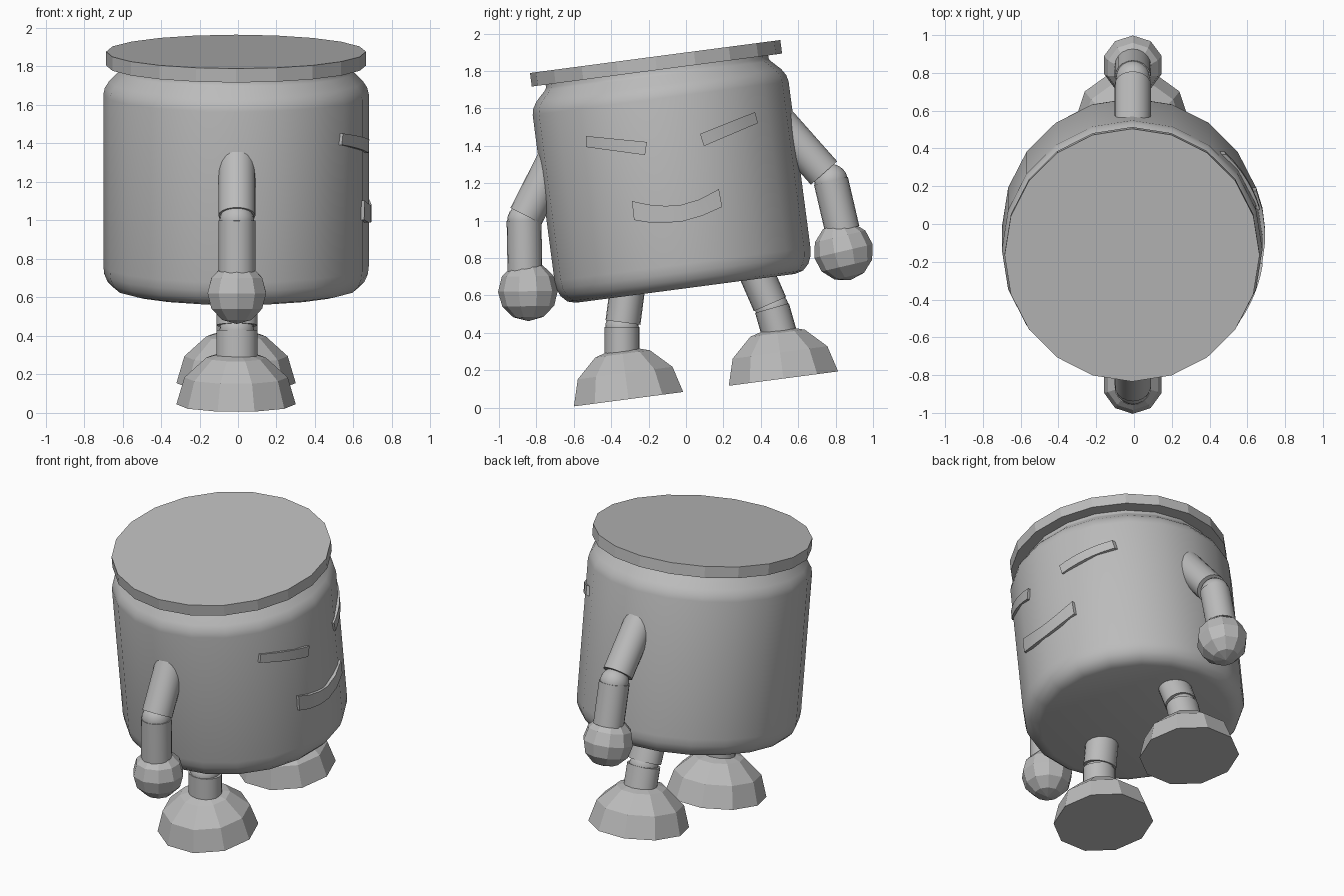
import bpy, bmesh, math
from mathutils import Matrix, Vector

if "Cube" in bpy.data.objects:
    bpy.data.objects.remove(bpy.data.objects["Cube"])

TILT = math.radians(7.5)
CX = -0.01                      # middle plane of the figure
TOP = Vector((CX, -0.165, 1.877))  # centre of the lid top
LEAN = Matrix.Rotation(TILT, 4, 'X')

grey = bpy.data.materials.new("grey")
grey.diffuse_color = (0.5, 0.5, 0.5, 1)
grey.use_nodes = True
grey.node_tree.nodes["Principled BSDF"].inputs["Base Color"].default_value = grey.diffuse_color


def finish(name, bm, matrix=Matrix(), smooth=None):
    bmesh.ops.recalc_face_normals(bm, faces=bm.faces)
    mesh = bpy.data.meshes.new(name)
    bm.to_mesh(mesh)
    bm.free()
    mesh.transform(matrix)
    mesh.materials.append(grey)
    ob = bpy.data.objects.new(name, mesh)
    bpy.context.collection.objects.link(ob)
    if smooth:
        bpy.ops.object.select_all(action='DESELECT')
        ob.select_set(True)
        bpy.context.view_layer.objects.active = ob
        bpy.ops.object.shade_smooth_by_angle(angle=math.radians(smooth))
    return ob


def lathe(name, profile, sides, matrix, smooth=None):
    """Closed solid of revolution from (radius, height) points."""
    bm = bmesh.new()
    rings = [[bm.verts.new((r * math.cos(k * math.tau / sides),
                            r * math.sin(k * math.tau / sides), h))
              for k in range(sides)] for r, h in profile]
    for a, b in zip(rings, rings[1:]):
        for k in range(sides):
            n = (k + 1) % sides
            bm.faces.new((a[k], a[n], b[n], b[k]))
    bm.faces.new(rings[0])
    bm.faces.new(rings[-1])
    return finish(name, bm, matrix, smooth)


def along(a, b):
    """Frame at a with z towards b and x kept sideways."""
    z = (b - a).normalized()
    x = Vector((1, 0, 0))
    y = z.cross(x)
    return Matrix.Translation(a) @ Matrix((x, y, z)).transposed().to_4x4()


def point(yz):
    return Vector((CX + 0.004, yz[0], yz[1]))


def tube(name, a, b, rx, ry):
    a, b = point(a), point(b)
    m = along(a, b) @ Matrix.Diagonal((rx, ry, 1, 1))
    lathe(name, [(1, 0), (1, (b - a).length)], 20, m, 40)


def ball(name, centre, radius, segments, rings, frame=Matrix(), smooth=None):
    bm = bmesh.new()
    bmesh.ops.create_uvsphere(bm, u_segments=segments, v_segments=rings, radius=radius)
    finish(name, bm, Matrix.Translation(point(centre)) @ frame, smooth)


# Jar body and lid share the leaning axis
jar = Matrix.Translation(TOP) @ LEAN
lathe("jar_body", [(0.59, -1.25), (0.635, -1.238), (0.668, -1.205), (0.685, -1.165),
                   (0.69, -1.12), (0.69, -0.225), (0.682, -0.19), (0.66, -0.155),
                   (0.61, -0.105), (0.60, -0.09), (0.60, -0.05)], 20, jar, 40)
lathe("jar_lid", [(0.675, -0.073), (0.675, 0)], 20, jar)

# Arms: shoulder, elbow end, forearm top, wrist, hand centre as (y, z)
arms = {"front": ((-0.634, 1.46), (-0.855, 1.025), (-0.866, 1.0), (-0.861, 0.72), (-0.845, 0.622)),
        "back": ((0.44, 1.59), (0.738, 1.254), (0.775, 1.212), (0.836, 0.95), (0.842, 0.837))}
for side, (shoulder, elbow, fore, wrist, hand) in arms.items():
    tube(side + "_upper_arm", shoulder, elbow, 0.096, 0.094)
    tube(side + "_forearm", fore, wrist, 0.096, 0.093)
    ball(side + "_elbow", fore, 0.09, 20, 12, smooth=40)
    frame = along(point(wrist), point(fore)).to_3x3().to_4x4()
    ball(side + "_hand", hand, 0.16, 10, 6, frame)

# Legs: hip, knee end, shin top, ankle, sole centre as (y, z)
legs = {"front": ((-0.302, 0.72), (-0.337, 0.455), (-0.342, 0.43), (-0.342, 0.26), (-0.307, 0.045)),
        "back": ((0.35, 0.78), (0.449, 0.553), (0.46, 0.532), (0.515, 0.34), (0.521, 0.155))}
dome = [(0.31 * math.cos(math.radians(a)), 0.282 * math.sin(math.radians(a)))
        for a in (0, 30, 60, 85)]
for side, (hip, knee, shin, ankle, sole) in legs.items():
    tube(side + "_thigh", hip, knee, 0.107, 0.094)
    tube(side + "_shin", shin, ankle, 0.107, 0.094)
    ball(side + "_knee", shin, 0.09, 20, 12, smooth=40)
    foot = Matrix.Translation(point(sole) - Vector((0.004, 0, 0))) @ LEAN
    lathe(side + "_foot", dome, 10, foot)


def wall_x(y, z):
    """x of the jar wall at a given y and z."""
    across = (y - TOP.y) * math.cos(TILT) + (z - TOP.z) * math.sin(TILT)
    return CX + math.sqrt(0.69 ** 2 - across ** 2)


def plate(name, top, bottom, depth):
    """Raised strip hugging the jar wall between two (y, z) edges."""
    bm = bmesh.new()
    cols = []
    for t, b in zip(top, bottom):
        cols.append([bm.verts.new((wall_x(*p) + d, p[0], p[1]))
                     for p, d in ((t, depth), (b, depth), (b, -0.025), (t, -0.025))])
    for a, b in zip(cols, cols[1:]):
        for k in range(4):
            n = (k + 1) % 4
            bm.faces.new((a[k], a[n], b[n], b[k]))
    bm.faces.new(cols[0])
    bm.faces.new(cols[-1])
    finish(name, bm, smooth=30)


def line(a, b, steps=6):
    return [Vector(a).lerp(Vector(b), i / steps) for i in range(steps + 1)]


# Face
plate("left_eye", line((-0.535, 1.452), (-0.209, 1.42)), line((-0.535, 1.393), (-0.219, 1.35)), 0.01)
plate("right_eye", line((0.075, 1.463), (0.369, 1.58)), line((0.096, 1.398), (0.385, 1.521)), 0.012)
plate("mouth",
      [(-0.289, 1.104), (-0.2, 1.085), (-0.11, 1.078), (-0.03, 1.083), (0.07, 1.112), (0.176, 1.168)],
      [(-0.278, 1.003), (-0.2, 0.99), (-0.11, 0.988), (-0.02, 0.995), (0.085, 1.025), (0.193, 1.073)], 0.014)
